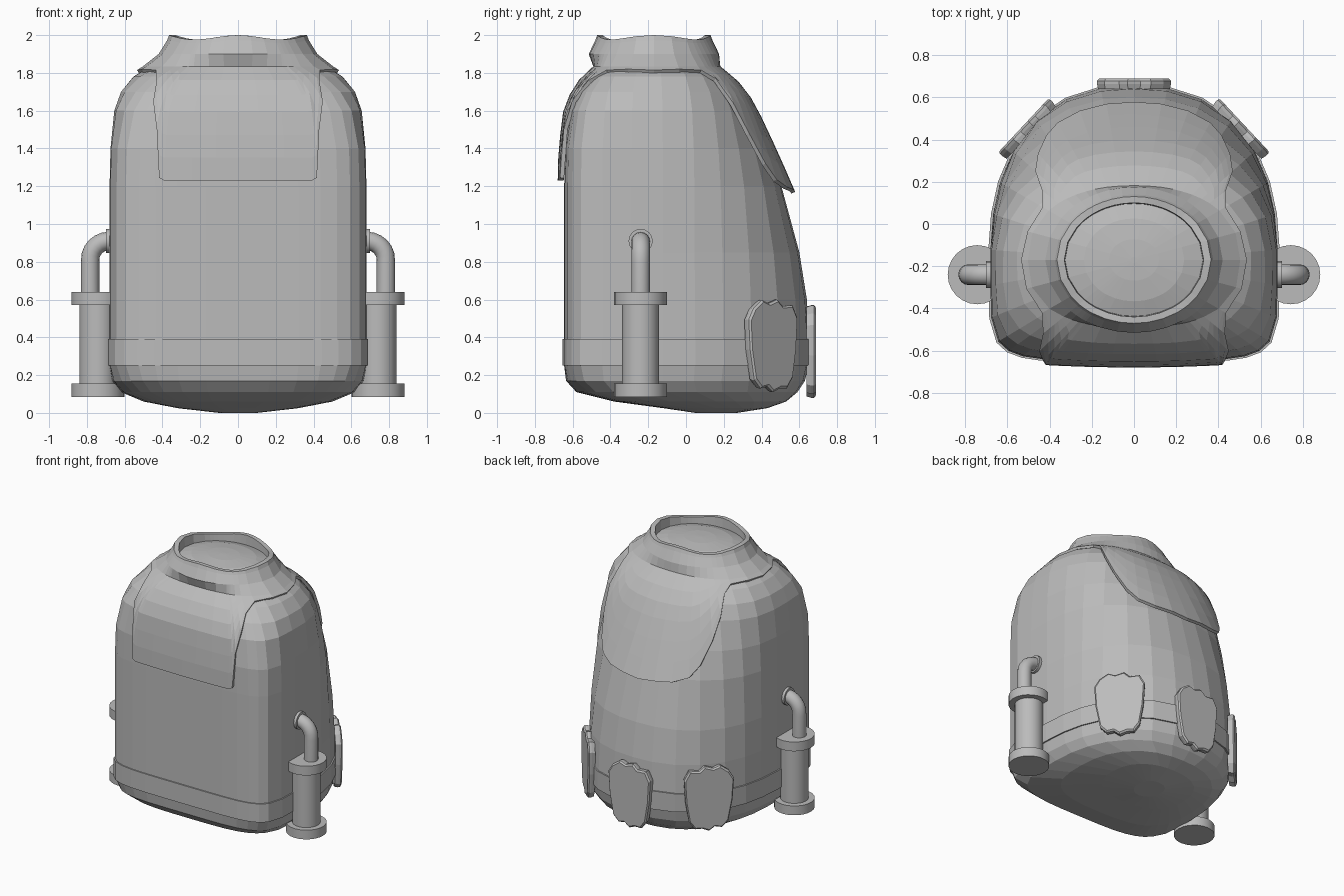
import bpy, bmesh, math
from mathutils import Vector

if "Cube" in bpy.data.objects:
    bpy.data.objects.remove(bpy.data.objects["Cube"])

grey = bpy.data.materials.new("plain grey")
grey.diffuse_color = (0.5, 0.5, 0.5, 1)
grey.use_nodes = True
grey.node_tree.nodes["Principled BSDF"].inputs["Base Color"].default_value = grey.diffuse_color


def make_object(name, bm, mirror=False, smooth=False):
    me = bpy.data.meshes.new(name)
    bm.to_mesh(me)
    bm.free()
    ob = bpy.data.objects.new(name, me)
    bpy.context.collection.objects.link(ob)
    me.materials.append(grey)
    if smooth:
        bpy.ops.object.select_all(action='DESELECT')
        bpy.context.view_layer.objects.active = ob
        ob.select_set(True)
        bpy.ops.object.shade_smooth_by_angle(angle=math.radians(35))
    if mirror:
        ob.modifiers.new("mirror", 'MIRROR')
    return ob


def loft(name, rings, cap_start=True, cap_end=True, fix=True, **kw):
    bm = bmesh.new()
    vs = [[bm.verts.new(p) for p in r] for r in rings]
    n = len(rings[0])
    for a, b in zip(vs, vs[1:]):
        for i in range(n):
            j = (i + 1) % n
            bm.faces.new((a[i], a[j], b[j], b[i]))
    if cap_start:
        bm.faces.new(vs[0][::-1])
    if cap_end:
        bm.faces.new(vs[-1])
    if fix:
        bmesh.ops.recalc_face_normals(bm, faces=bm.faces)
    return make_object(name, bm, **kw)


def lerp_table(t, table):
    for a, b in zip(table, table[1:]):
        if t <= b[0]:
            f = max(0, (t - a[0]) / (b[0] - a[0]))
            return [p + (q - p) * f for p, q in zip(a, b)]
    return list(table[-1])


# Body sections: z, half width, front y, back y, centre y, front squareness
BODY = [
    (0.00, .10, .05, .27, .16, 2), (.025, .32, -.12, .43, .14, 2.3),
    (.06, .50, -.38, .53, 0, 3), (.11, .62, -.58, .59, -.14, 4),
    (.17, .665, -.635, .63, -.17, 5), (.25, .68, -.645, .648, -.17, 6),
    (.39, .68, -.645, .652, -.17, 6), (.60, .68, -.645, .64, -.17, 6),
    (.85, .68, -.645, .60, -.17, 6), (1.2, .68, -.645, .505, -.17, 6),
    (1.4, .675, -.64, .43, -.17, 6), (1.6, .655, -.615, .345, -.17, 5),
    (1.7, .62, -.575, .29, -.17, 4), (1.78, .555, -.52, .22, -.17, 3.2),
    (1.84, .46, -.45, .14, -.17, 2.6), (1.9, .30, -.34, .02, -.17, 2),
    (1.935, .10, -.22, -.11, -.17, 2),
]
SIDE = [0, 20, 34, 43, 49, 54, 59, 68, 80, 94, 108, 120, 132, 145, 157, 169, 180]


def full_turn(side):
    return side + [360 - a for a in side[-2:0:-1]]


def surface(deg, z, off=0.0):
    """Point on the body at an angle from the front, pushed out by off."""
    _, w, yf, yb, yc, nf = lerp_table(z, BODY)
    s, c = math.sin(math.radians(deg)), math.cos(math.radians(deg))
    d, n = (yc - yf, nf) if c > 0 else (yb - yc, 2.35)
    r = (abs(s / w) ** n + abs(c / d) ** n) ** (-1 / n) + off
    return (r * s, yc - r * c, z)


turn = full_turn(SIDE)
loft("pack_body", [[surface(a, row[0]) for a in turn] for row in BODY])

# Belt around the base
loft("base_band", [[surface(a, z, o) for a in turn]
                   for z, o in ((.25, -.02), (.25, .01), (.39, .01), (.39, -.02))],
     False, False)

# Hood with front flap, rounded back flap and raised collar
EDGE = [(0, 1.23), (38, 1.23), (40, 1.245), (42, 1.5), (46, 1.65), (51, 1.76),
        (60, 1.815), (75, 1.82), (90, 1.815), (105, 1.82), (120, 1.815), (127, 1.77),
        (132, 1.64), (138, 1.48), (145, 1.32), (151, 1.235), (160, 1.195), (180, 1.17)]
hood_turn = full_turn([0, 13, 26] + [e[0] for e in EDGE[1:-1]] + [170, 180])
TOP = 1.835


def hood_point(a, t):
    h = a if a <= 180 else 360 - a
    z0 = lerp_table(h, EDGE)[1]
    flare = .03 * (1 - t) ** 2 * min(1, max(0, (h - 125) / 45))
    return surface(a, z0 + (TOP - z0) * t, .035 + flare)


def oval(a, rx, ry, z, wave):
    r = math.radians(a)
    # use the true direction so columns stay aligned with the body
    k = 1 / math.hypot(math.sin(r) / rx, math.cos(r) / ry)
    return (k * math.sin(r), -.17 - k * math.cos(r), z + wave * math.cos(4 * r))


rings = [[hood_point(a, t) for a in hood_turn] for t in (0, .2, .4, .6, .75, .88, 1)]
for rx, ry, z, wave in ((.42, .345, 1.90, 0), (.375, .31, 1.965, .008),
                        (.365, .30, 1.988, .012), (.33, .27, 1.988, .012),
                        (.325, .265, 1.90, 0)):
    rings.append([oval(a, rx, ry, z, wave) for a in hood_turn])
hood = loft("hood_flap", rings, False, False, fix=False)
sol = hood.modifiers.new("thickness", 'SOLIDIFY')
sol.thickness, sol.offset = .022, -1

# Domed lid inside the collar
loft("collar_lid", [[oval(a, .34 * k, .28 * k, z, 0) for a in hood_turn]
                    for k, z in ((1, 1.90), (.98, 1.925), (.7, 1.95), (.35, 1.962), (.05, 1.965))])


# Side canisters: turned profile with two flanges
def circle(cx, cy, z, r, n=24):
    return [(cx + r * math.cos(i * math.tau / n), cy + r * math.sin(i * math.tau / n), z)
            for i in range(n)]


CAN = [(.14, .085), (.14, .155), (.098, .155), (.098, .57), (.14, .57), (.14, .64)]
loft("side_canister", [circle(.742, -.24, z, r) for r, z in CAN], mirror=True, smooth=True)

# Bent pipes from canister to body
path = [(.783, .62, 0), (.783, .80, 0)]
path += [(.683 + .1 * math.cos(math.radians(d)), .81 + .1 * math.sin(math.radians(d)), d)
         for d in (15, 30, 45, 60, 75, 90)] + [(.62, .91, 90)]


def pipe_ring(x, z, deg, r, n=16):
    d = math.radians(deg)
    pts = []
    for i in range(n):
        u, v = r * math.cos(i * math.tau / n), r * math.sin(i * math.tau / n)
        pts.append((x + u * math.cos(d), -.24 + v, z + u * math.sin(d)))
    return pts


loft("bent_pipe", [pipe_ring(x, z, d, .049) for x, z, d in path], mirror=True, smooth=True)
loft("pipe_collar", [pipe_ring(x, .91, 90, .064) for x in (.70, .64)], mirror=True, smooth=True)

# Scalloped plates round the back
PLATE = [(-.175, .15), (-.14, .215), (-.07, .21), (-.03, .245), (.03, .225), (.08, .243),
         (.14, .20), (.175, .14), (.165, -.02), (.135, -.18), (.09, -.225), (.04, -.215),
         (0, -.245), (-.05, -.225), (-.10, -.225), (-.14, -.17), (-.165, -.02)]


def plate(name, centre, deg, mirror):
    d = math.radians(deg)
    side, out = Vector((math.cos(d), -math.sin(d), 0)), Vector((math.sin(d), math.cos(d), 0))
    rings = []
    for depth, k in ((-.025, .97), (.0, 1), (.015, 1), (.025, .95)):
        rings.append([Vector(centre) + side * u * k + out * depth + Vector((0, 0, v * k))
                      for u, v in PLATE])
    loft(name, rings, mirror=mirror)


plate("back_plate", (0, .663, .325), 0, False)
plate("side_plate", (.505, .45, .355), 47, True)
